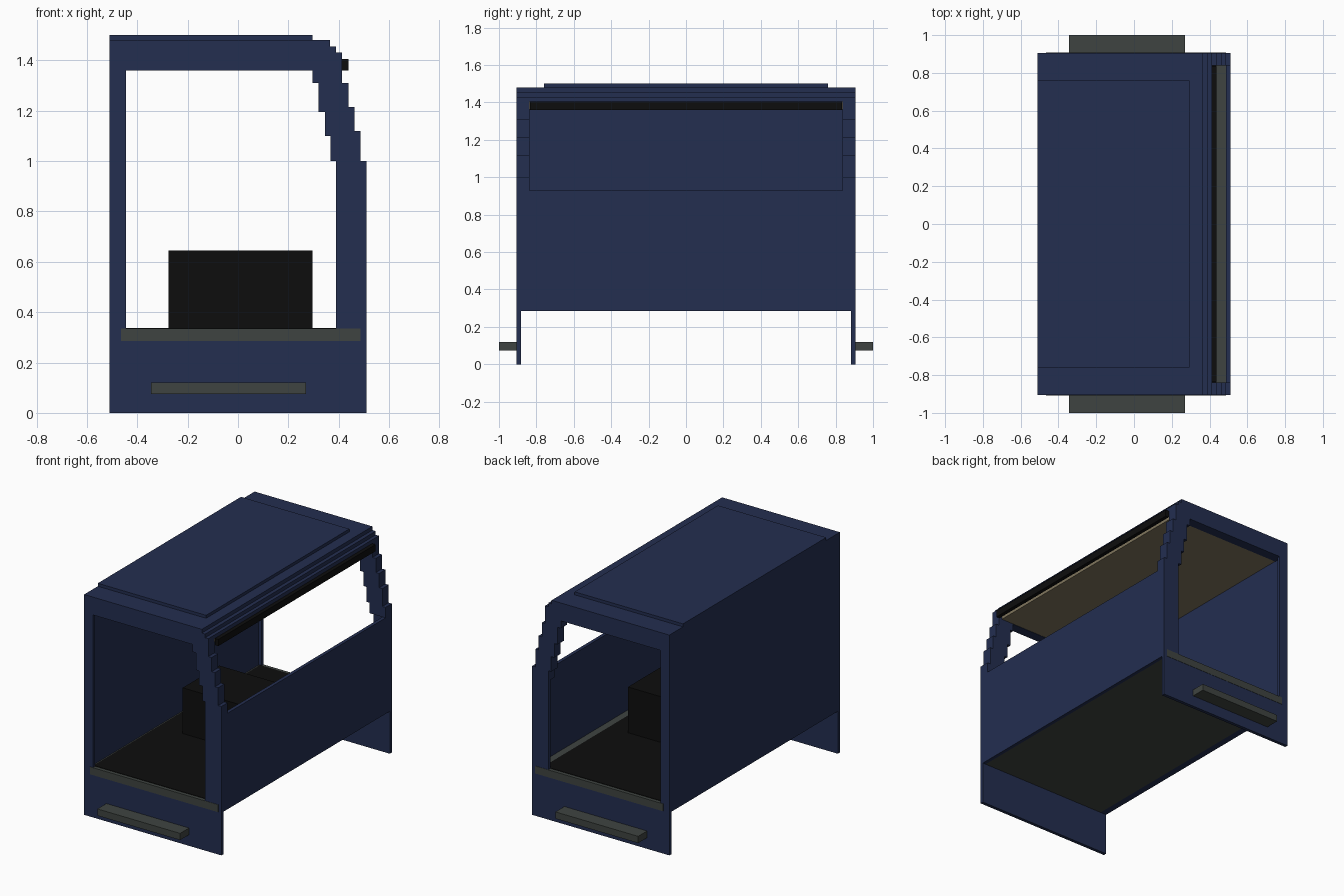
import bpy, bmesh

if "Cube" in bpy.data.objects:
    bpy.data.objects.remove(bpy.data.objects["Cube"])


def lin(h):
    out = []
    for i in (0, 2, 4):
        c = int(h[i:i + 2], 16) / 255
        out.append(c / 12.92 if c <= 0.04045 else ((c + 0.055) / 1.055) ** 2.4)
    return (*out, 1.0)


def material(name, h):
    m = bpy.data.materials.new(name)
    m.diffuse_color = lin(h)
    m.use_nodes = True
    m.node_tree.nodes["Principled BSDF"].inputs["Base Color"].default_value = m.diffuse_color
    return m


NAVY = material("navy", "232E50")
GREY = material("dark_grey", "3F4441")
BLACK = material("black", "0D0D0D")
TAN = material("tan", "80765D")


def finish(name, bm, mat):
    bmesh.ops.recalc_face_normals(bm, faces=bm.faces)
    me = bpy.data.meshes.new(name)
    bm.to_mesh(me)
    bm.free()
    me.materials.append(mat)
    ob = bpy.data.objects.new(name, me)
    bpy.context.collection.objects.link(ob)
    return ob


def box(name, x, y, z, mat):
    bm = bmesh.new()
    bmesh.ops.create_cube(bm, size=1)
    for v in bm.verts:
        v.co = [r[0] + (c + 0.5) * (r[1] - r[0]) for c, r in zip(v.co, (x, y, z))]
    return finish(name, bm, mat)


def prism(name, pts, y0, y1, mat):
    """Extrude an x/z outline along y."""
    bm = bmesh.new()
    f = bm.faces.new([bm.verts.new((x, y0, z)) for x, z in pts])
    ext = bmesh.ops.extrude_face_region(bm, geom=[f])["geom"]
    for v in ext:
        if isinstance(v, bmesh.types.BMVert):
            v.co.y = y1
    return finish(name, bm, mat)


# Stepped arch outlines: roof header joined to the staircase pillar
outer = [(-0.51, 1.48), (0.365, 1.48), (0.365, 1.455), (0.39, 1.455),
         (0.39, 1.43), (0.413, 1.43), (0.413, 1.31), (0.438, 1.31),
         (0.438, 1.215), (0.462, 1.215), (0.462, 1.12), (0.486, 1.12),
         (0.486, 1.0), (0.51, 1.0), (0.51, 0.93)]
inner = [(0.39, 0.93), (0.39, 1.0), (0.368, 1.0), (0.368, 1.1), (0.345, 1.1),
         (0.345, 1.195), (0.32, 1.195), (0.32, 1.31), (0.296, 1.31),
         (0.296, 1.36), (-0.51, 1.36)]

# End frames, skirts and bumpers, repeated at both ends
for s, end in ((-1, "front"), (1, "back")):
    def span(a, b):
        return tuple(sorted((s * a, s * b)))
    prism(end + "_arch", outer + inner, *span(0.838, 0.905), NAVY)
    box(end + "_left_post", (-0.51, -0.445), span(0.883, 0.905), (0.285, 1.36), NAVY)
    box(end + "_right_post", (0.39, 0.51), span(0.883, 0.905), (0.285, 0.93), NAVY)
    box(end + "_skirt", (-0.51, 0.51), span(0.883, 0.905), (0, 0.285), NAVY)
    box(end + "_bumper", (-0.345, 0.27), span(0.905, 1.0), (0.075, 0.12), GREY)

# Side walls
box("left_wall", (-0.51, -0.465), (-0.883, 0.883), (0.285, 1.48), NAVY)
box("right_wall", (0.487, 0.51), (-0.883, 0.883), (0.285, 0.93), NAVY)

# Roof with stepped edge, raised panel and ceiling lining
prism("roof", outer[:6] + [(0.413, 1.405), (-0.465, 1.405), (-0.465, 1.48)][:2],
      -0.838, 0.838, NAVY)
box("roof_panel", (-0.51, 0.295), (-0.76, 0.76), (1.48, 1.5), NAVY)
box("ceiling", (-0.465, 0.39), (-0.838, 0.838), (1.362, 1.405), TAN)
box("window_bar", (0.413, 0.438), (-0.835, 0.835), (1.36, 1.405), BLACK)

# Floor, mat and central cabinet
box("floor", (-0.465, 0.487), (-0.907, 0.907), (0.285, 0.335), GREY)
box("floor_mat", (-0.455, 0.437), (-0.883, 0.883), (0.335, 0.338), BLACK)
box("cabinet", (-0.275, 0.295), (-0.195, 0.195), (0.335, 0.645), BLACK)
